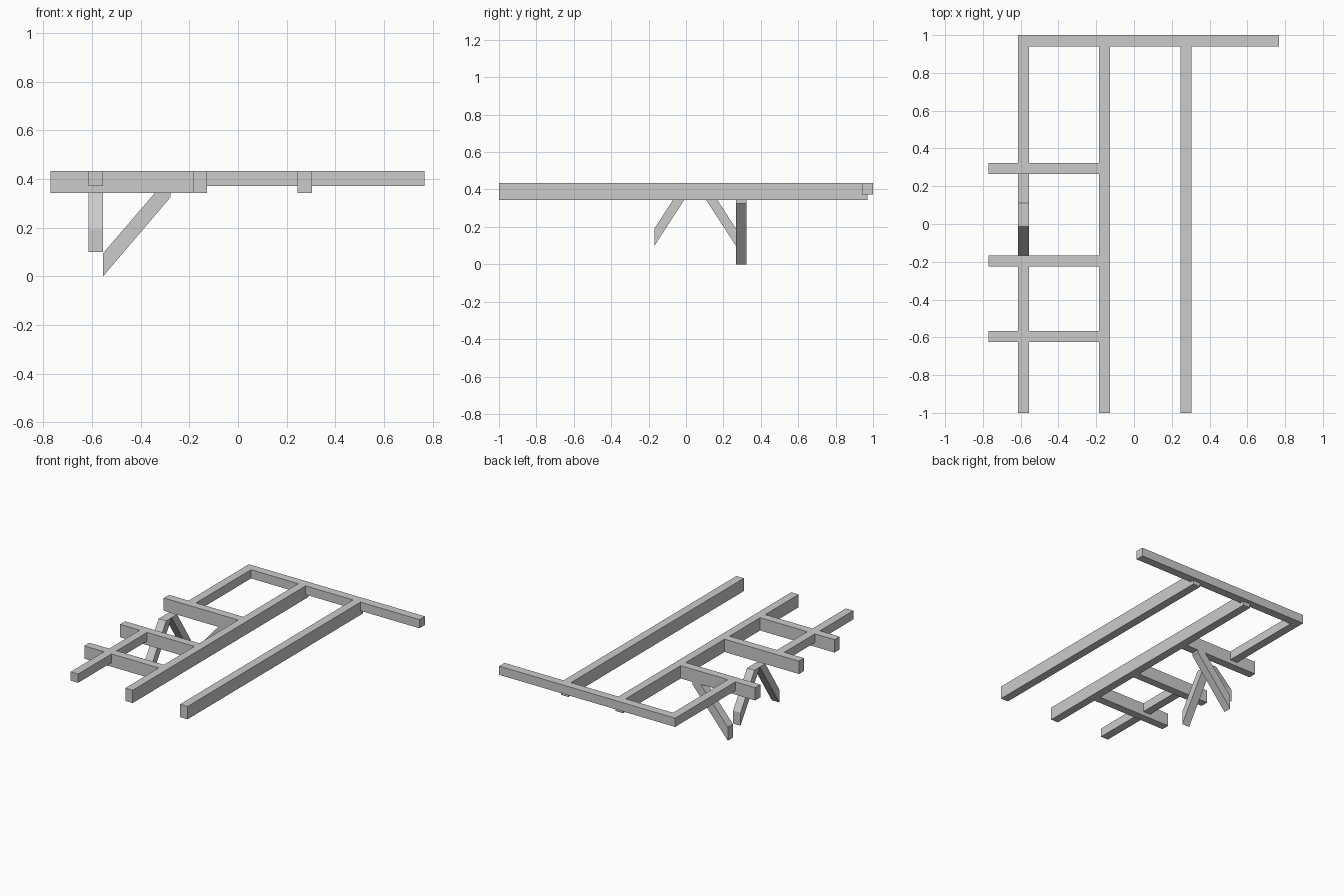
import bpy, bmesh
from mathutils import Vector

if "Cube" in bpy.data.objects:
    bpy.data.objects.remove(bpy.data.objects["Cube"])

wood = bpy.data.materials.new("light grey")
wood.diffuse_color = (0.6, 0.6, 0.6, 1)
wood.use_nodes = True
wood.node_tree.nodes["Principled BSDF"].inputs["Base Color"].default_value = wood.diffuse_color

TOP, MID, LOW = 0.434, 0.372, 0.343   # timber top, thin underside, deep underside


def prism(name, profile, axis, lo, hi):
    """Extrude a (horizontal, z) profile along 'x' or 'y' from lo to hi."""
    bm = bmesh.new()
    if axis == 'x':
        pts, step = [(lo, h, z) for h, z in profile], Vector((hi - lo, 0, 0))
    else:
        pts, step = [(h, lo, z) for h, z in profile], Vector((0, hi - lo, 0))
    face = bm.faces.new([bm.verts.new(p) for p in pts])
    ext = bmesh.ops.extrude_face_region(bm, geom=[face], use_keep_orig=True)
    verts = [v for v in ext["geom"] if isinstance(v, bmesh.types.BMVert)]
    bmesh.ops.translate(bm, verts=verts, vec=step)
    bmesh.ops.recalc_face_normals(bm, faces=bm.faces)
    me = bpy.data.meshes.new(name)
    bm.to_mesh(me)
    bm.free()
    me.materials.append(wood)
    ob = bpy.data.objects.new(name, me)
    bpy.context.collection.objects.link(ob)
    return ob


def beam(name, x0, x1, y0, y1, z0):
    return prism(name, [(x0, z0), (x1, z0), (x1, TOP), (x0, TOP)], 'y', y0, y1)


# Back rail
beam("back_rail", -0.615, 0.767, 0.94, 1.0, MID)

# Two deep joists, notched under the back rail
for name, x0, x1 in (("middle_joist", -0.185, -0.127), ("right_joist", 0.245, 0.304)):
    prism(name, [(-1, LOW), (0.97, LOW), (0.97, MID), (0.94, MID), (0.94, TOP), (-1, TOP)],
          'x', x0, x1)

# Deep cross beams sticking out on the left
cross = [(-0.625, -0.567), (-0.225, -0.168), (0.266, 0.324)]
for i, (y0, y1) in enumerate(cross):
    beam(f"cross_beam_{i + 1}", -0.77, -0.185, y0, y1, LOW)

# Thin left rail, open between the second and third cross beams
for i, (y0, y1) in enumerate([(-1, cross[0][0]), (cross[0][1], cross[1][0]), (cross[2][1], 0.94)]):
    beam(f"left_rail_{i + 1}", -0.615, -0.556, y0, y1, MID)

# Pair of slanted braces meeting in the opening, mirrored about y = 0.049
brace = [(-0.168, 0.1), (-0.168, 0.192), (-0.012, TOP), (0.049, TOP)]
prism("front_brace", brace, 'x', -0.615, -0.556)
prism("rear_brace", [(0.098 - y, z) for y, z in brace], 'x', -0.615, -0.556)

# Slanted brace under the rear cross beam
prism("side_brace", [(-0.555, 0), (-0.278, 0.325), (-0.278, LOW), (-0.342, LOW), (-0.555, 0.095)],
      'y', 0.266, 0.324)
